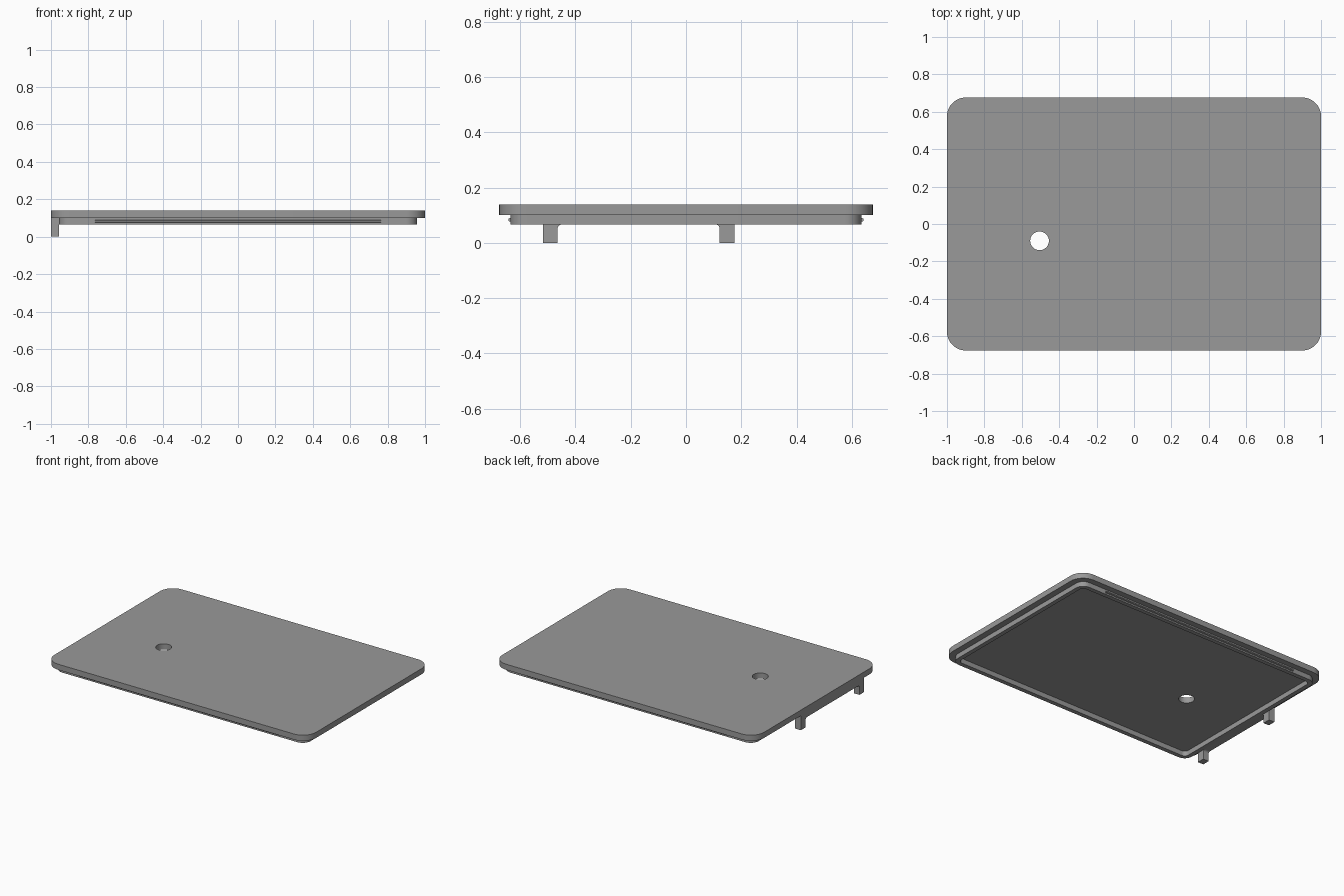
import bpy, bmesh, math
from mathutils import Vector

if "Cube" in bpy.data.objects:
    bpy.data.objects.remove(bpy.data.objects["Cube"])

grey = bpy.data.materials.new("mid_grey")
grey.diffuse_color = (0.32, 0.32, 0.32, 1)
grey.use_nodes = True
grey.node_tree.nodes["Principled BSDF"].inputs["Base Color"].default_value = grey.diffuse_color


def arc(cx, cy, r, a0, a1, n):
    """Points on an arc, angles in degrees."""
    return [(cx + r * math.cos(math.radians(a0 + (a1 - a0) * i / n)),
             cy + r * math.sin(math.radians(a0 + (a1 - a0) * i / n)))
            for i in range(n + 1)]


def rounded_rect(hx, hy, r, n=12):
    pts = []
    for k, (sx, sy) in enumerate([(1, 1), (-1, 1), (-1, -1), (1, -1)]):
        pts += arc(sx * (hx - r), sy * (hy - r), r, k * 90, k * 90 + 90, n)
    return pts


def prism(name, loops, lo, hi, axis="z"):
    """Extrude an outline with optional holes along z, or a (y, z) profile along x."""
    bm = bmesh.new()
    ends = []
    for d in (lo, hi):
        rings, edges = [], []
        for pts in loops:
            vs = [bm.verts.new(Vector((p, q, d)) if axis == "z" else Vector((d, p, q)))
                  for p, q in pts]
            edges += [bm.edges.new((vs[i - 1], vs[i])) for i in range(len(vs))]
            rings.append(vs)
        bmesh.ops.triangle_fill(bm, edges=edges, use_beauty=True)
        ends.append(rings)
    for a, b in zip(*ends):
        for i in range(len(a)):
            bm.faces.new((a[i - 1], a[i], b[i], b[i - 1]))
    bmesh.ops.recalc_face_normals(bm, faces=bm.faces[:])
    mesh = bpy.data.meshes.new(name)
    bm.to_mesh(mesh)
    bm.free()
    mesh.materials.append(grey)
    ob = bpy.data.objects.new(name, mesh)
    bpy.context.collection.objects.link(ob)
    bpy.ops.object.select_all(action="DESELECT")
    ob.select_set(True)
    bpy.context.view_layer.objects.active = ob
    bpy.ops.object.shade_smooth_by_angle(angle=math.radians(30))
    return ob


# Lid plate with a round through hole
hole = arc(-0.505, -0.09, 0.05, 0, 360, 40)[:-1]
prism("lid_plate", [rounded_rect(1.0, 0.676, 0.1), hole], 0.1, 0.139)

# Rim that drops inside the container
prism("inner_lip", [rounded_rect(0.957, 0.635, 0.06),
                    rounded_rect(0.927, 0.605, 0.03)], 0.066, 0.1)

# Snap ridges along the long sides
for side, s in (("front", -1), ("back", 1)):
    profile = [(s * 0.63, 0.074), (s * 0.643, 0.079), (s * 0.643, 0.087), (s * 0.63, 0.092)]
    prism(side + "_snap_ridge", [profile], -0.765, 0.765, "x")

# Side bracket: two legs joined by a bar, with filleted inner corners
r = 0.015
bracket = [(-0.517, 0.1), (-0.517, 0), (-0.465, 0)]
bracket += arc(-0.465 + r, 0.066 - r, r, 180, 90, 6)
bracket += arc(0.122 - r, 0.066 - r, r, 90, 0, 6)
bracket += [(0.122, 0), (0.175, 0), (0.175, 0.1)]
prism("side_legs", [bracket], -1.0, -0.957, "x")
